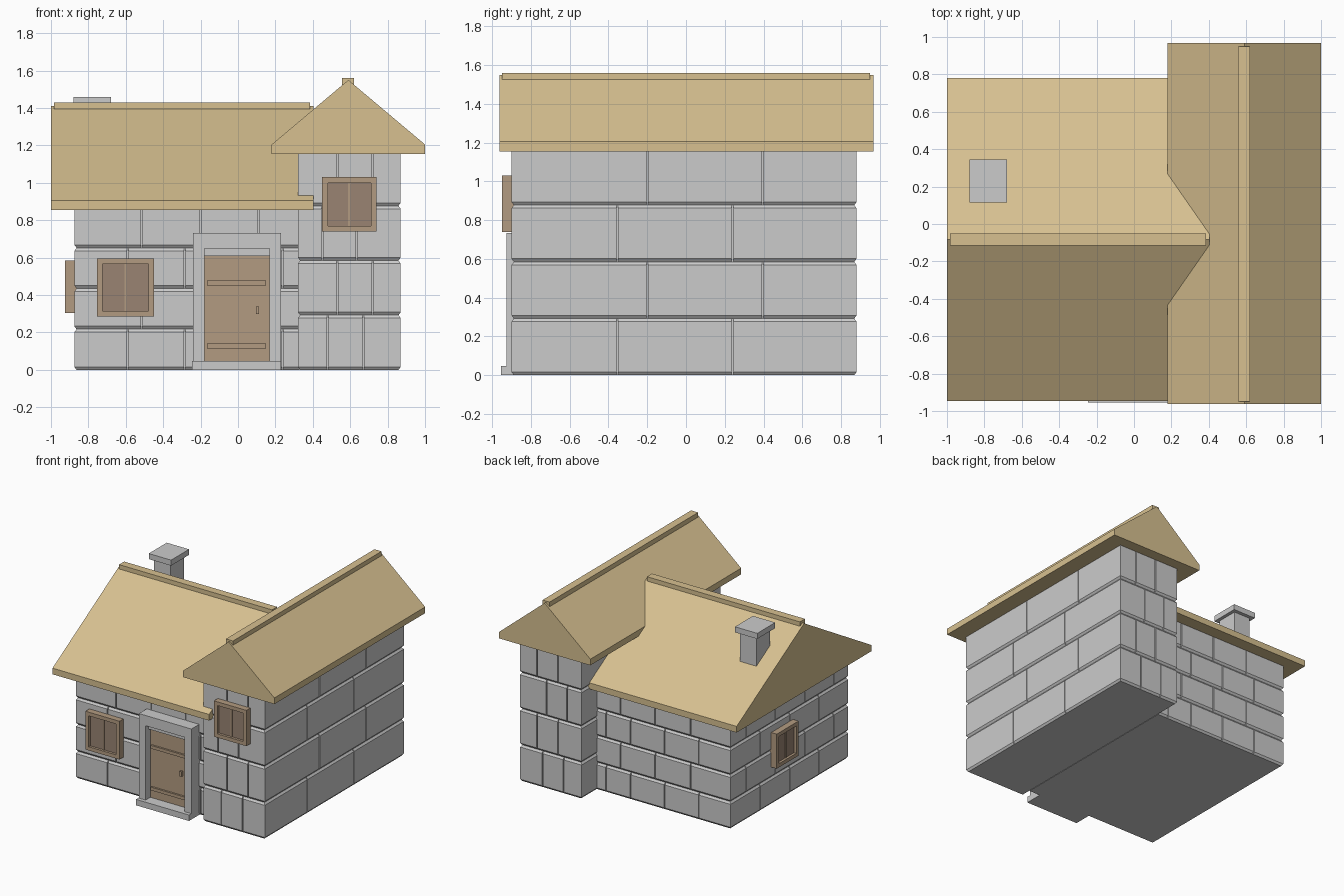
import bpy, bmesh
from math import radians
from mathutils import Matrix, Vector

if "Cube" in bpy.data.objects:
    bpy.data.objects.remove(bpy.data.objects["Cube"])


def material(name, rgb):
    m = bpy.data.materials.new(name)
    m.diffuse_color = (*rgb, 1)
    m.use_nodes = True
    m.node_tree.nodes["Principled BSDF"].inputs["Base Color"].default_value = m.diffuse_color
    return m


THATCH = material("thatch", (0.68, 0.53, 0.28))
WOOD = material("wood", (0.45, 0.33, 0.22))
SHUTTER = material("shutter", (0.32, 0.23, 0.17))


def finish(name, bm, mat=None):
    bmesh.ops.recalc_face_normals(bm, faces=bm.faces[:])
    me = bpy.data.meshes.new(name)
    bm.to_mesh(me)
    bm.free()
    ob = bpy.data.objects.new(name, me)
    bpy.context.collection.objects.link(ob)
    if mat:
        me.materials.append(mat)
    return ob


def box(name, x, y, z, mat=None, xf=Matrix()):
    bm = bmesh.new()
    size = Matrix.Diagonal((x[1] - x[0], y[1] - y[0], z[1] - z[0], 1))
    mid = Matrix.Translation((sum(x) / 2, sum(y) / 2, sum(z) / 2))
    bmesh.ops.create_cube(bm, size=1, matrix=xf @ mid @ size)
    return finish(name, bm, mat)


def gable(name, profile, along, a, b, mat):
    """Extrude a (horizontal, z) profile along x or y from a to b."""
    bm = bmesh.new()
    pts = [(a, u, z) if along == "x" else (u, a, z) for u, z in profile]
    face = bm.faces.new([bm.verts.new(p) for p in pts])
    ext = bmesh.ops.extrude_face_region(bm, geom=[face])["geom"]
    move = Vector((b - a, 0, 0) if along == "x" else (0, b - a, 0))
    bmesh.ops.translate(bm, vec=move, verts=[v for v in ext if isinstance(v, bmesh.types.BMVert)])
    return finish(name, bm, mat)


def stone_walls(name, x, y, height, rows, x_joints, y_joints, d=0.012, w=0.004, c=0.016):
    """Courses of stone: notched outline with chamfered top and bottom."""
    bm = bmesh.new()
    h = height / rows
    for r in range(rows):
        xs, ys = x_joints[r % len(x_joints)], y_joints[r % len(y_joints)]
        out = [(x[0], y[0])]
        for j in xs:
            out += [(j - w, y[0]), (j - w, y[0] + d), (j + w, y[0] + d), (j + w, y[0])]
        out.append((x[1], y[0]))
        for j in ys:
            out += [(x[1], j - w), (x[1] - d, j - w), (x[1] - d, j + w), (x[1], j + w)]
        out.append((x[1], y[1]))
        for j in reversed(xs):
            out += [(j + w, y[1]), (j + w, y[1] - d), (j - w, y[1] - d), (j - w, y[1])]
        out.append((x[0], y[1]))
        for j in reversed(ys):
            out += [(x[0], j + w), (x[0] + d, j + w), (x[0] + d, j - w), (x[0], j - w)]
        inset = [(min(max(px, x[0] + d), x[1] - d), min(max(py, y[0] + d), y[1] - d))
                 for px, py in out]
        z0, z1 = r * h, (r + 1) * h
        loops = [[bm.verts.new((*p, z)) for p in ring] for ring, z in
                 ((inset, z0), (out, z0 + c), (out, z1 - c), (inset, z1))]
        n = len(out)
        for lo, hi in zip(loops, loops[1:]):
            for i in range(n):
                k = (i + 1) % n
                bm.faces.new((lo[i], lo[k], hi[k], hi[i]))
        bm.faces.new(loops[0][::-1])
        bm.faces.new(loops[-1])
    return finish(name, bm)


def window(name, loc, width, height, turn=0):
    """Shuttered window facing local -y; loc is its centre on the wall."""
    xf = Matrix.Translation(loc) @ Matrix.Rotation(radians(turn), 4, "Z")
    a, b, t = width / 2, height / 2, 0.03
    for s, side in ((-1, "left"), (1, "right")):
        post = sorted((s * a, s * (a - t)))
        box(f"{name}_{side}_post", post, (-0.05, 0.03), (-b, b), WOOD, xf)
        leaf = sorted((s * (a - t), s * 0.006))
        box(f"{name}_{side}_shutter", leaf, (-0.03, 0.02), (t - b, b - t), SHUTTER, xf)
    for s, side in ((-1, "sill"), (1, "head")):
        box(f"{name}_{side}", (t - a, a - t), (-0.05, 0.03), sorted((s * b, s * (b - t))), WOOD, xf)
    box(f"{name}_mullion", (-0.006, 0.006), (-0.036, 0.02), (t - b, b - t), WOOD, xf)


# Stone walls of the tall wing and the low wing
stone_walls("tall_wing_walls", (0.32, 0.87), (-0.90, 0.88), 1.17, 4,
            [(0.48, 0.67), (0.53, 0.72), (0.45, 0.635), (0.53, 0.72)],
            [(-0.355, 0.24), (-0.20, 0.395)])
stone_walls("low_wing_walls", (-0.875, 0.34), (-0.825, 0.68), 0.87, 4,
            [(-0.59, -0.285, 0.02, 0.24), (-0.515, -0.2, 0.11)],
            [(-0.45, -0.08, 0.3), (-0.64, -0.27, 0.11, 0.48)])

# Roofs with ridge caps
gable("tall_roof", [(0.18, 1.155), (1.0, 1.155), (1.0, 1.205), (0.59, 1.55), (0.18, 1.205)],
      "y", -0.963, 0.967, THATCH)
box("tall_ridge_cap", (0.557, 0.62), (-0.95, 0.95), (1.52, 1.56), THATCH)
gable("low_roof", [(-0.945, 0.855), (0.78, 0.855), (0.78, 0.905), (-0.083, 1.41), (-0.945, 0.905)],
      "x", -1.0, 0.403, THATCH)
box("low_ridge_cap", (-0.985, 0.385), (-0.115, -0.05), (1.395, 1.43), THATCH)

# Chimney
box("chimney_shaft", (-0.853, -0.707), (0.143, 0.317), (1.0, 1.42))
box("chimney_cap", (-0.88, -0.68), (0.115, 0.345), (1.415, 1.46))

# Doorway and door
box("door_step", (-0.245, 0.23), (-0.955, -0.80), (0.0, 0.048))
for side, xr in (("left", (-0.24, -0.18)), ("right", (0.168, 0.23))):
    box(f"door_{side}_post", xr, (-0.925, -0.80), (0.04, 0.65))
box("door_lintel", (-0.24, 0.23), (-0.925, -0.80), (0.65, 0.733))
box("door_inner_lintel", (-0.18, 0.168), (-0.89, -0.80), (0.61, 0.65))
box("door", (-0.18, 0.168), (-0.865, -0.80), (0.048, 0.61), WOOD)
for i, z in enumerate((0.127, 0.465)):
    box(f"door_strap_{i}", (-0.167, 0.15), (-0.88, -0.86), (z - 0.013, z + 0.013), WOOD)
box("door_handle", (0.097, 0.113), (-0.885, -0.86), (0.3, 0.34), WOOD)

# Windows
window("low_window", (-0.602, -0.825, 0.44), 0.305, 0.31)
window("tall_window", (0.595, -0.90, 0.885), 0.29, 0.29)
window("side_window", (-0.875, 0.02, 0.445), 0.28, 0.28, -90)
